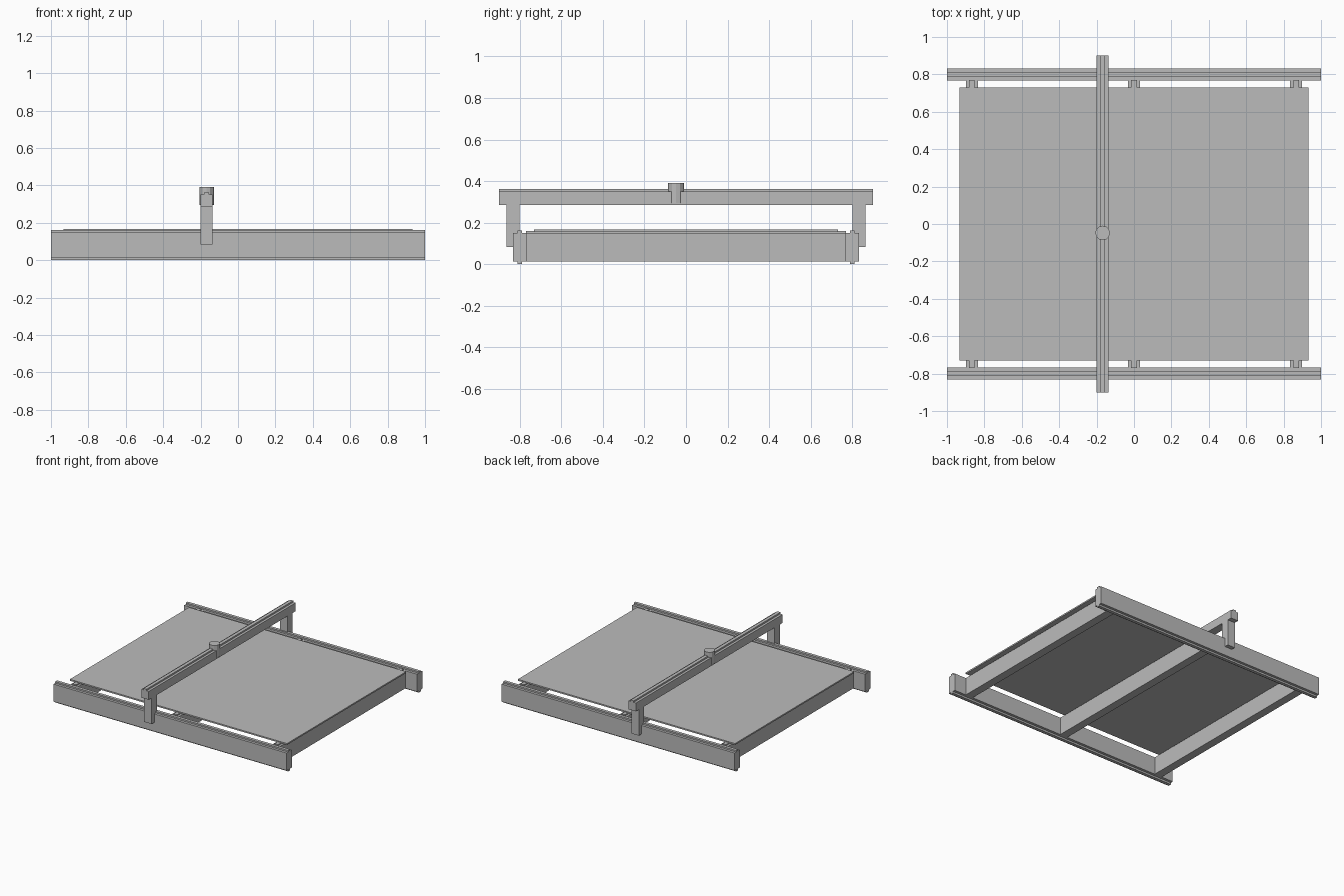
import bpy
import bmesh

cube = bpy.data.objects.get("Cube")
if cube:
    bpy.data.objects.remove(cube, do_unlink=True)

grey = bpy.data.materials.new("aluminium_grey")
grey.use_nodes = True
colour = (0.5, 0.5, 0.5, 1.0)
grey.diffuse_color = colour
grey.node_tree.nodes["Principled BSDF"].inputs["Base Color"].default_value = colour


def finish(name, bm):
    bmesh.ops.recalc_face_normals(bm, faces=bm.faces)
    mesh = bpy.data.meshes.new(name)
    bm.to_mesh(mesh)
    bm.free()
    mesh.materials.append(grey)
    obj = bpy.data.objects.new(name, mesh)
    bpy.context.collection.objects.link(obj)
    return obj


def extrude(name, profile, axis, start, end):
    """Sweep an (across, height) outline along the x or y axis."""
    bm = bmesh.new()
    place = (lambda a, h: (start, a, h)) if axis == "x" else (lambda a, h: (a, start, h))
    face = bm.faces.new([bm.verts.new(place(a, h)) for a, h in profile])
    new = bmesh.ops.extrude_face_region(bm, geom=[face])["geom"]
    shift = (end - start, 0, 0) if axis == "x" else (0, end - start, 0)
    bmesh.ops.translate(bm, vec=shift, verts=[v for v in new if isinstance(v, bmesh.types.BMVert)])
    return finish(name, bm)


def box(name, x0, x1, y0, y1, z0, z1):
    return extrude(name, [(x0, z0), (x1, z0), (x1, z1), (x0, z1)], "y", y0, y1)


def ridged(centre, half, bottom, top, ridge_half, ridge_top, ridge_bottom=None):
    """Rectangular bar outline with a narrow ridge on top and optionally below."""
    c, w, r = centre, half, ridge_half
    pts = [(c - w, bottom)]
    if ridge_bottom is not None:
        pts += [(c - r, bottom), (c - r, ridge_bottom), (c + r, ridge_bottom), (c + r, bottom)]
    pts += [(c + w, bottom), (c + w, top), (c + r, top),
            (c + r, ridge_top), (c - r, ridge_top), (c - r, top), (c - w, top)]
    return pts


# Side rails with guide ridges above and below
for side, label in ((-1, "front"), (1, "back")):
    extrude(label + "_rail", ridged(side * 0.8, 0.032, 0.014, 0.15, 0.012, 0.162, 0.0), "x", -1, 1)

# Cross beams between the rails
for x, label in ((-0.867, "right"), (0, "middle"), (0.867, "left")):
    extrude(label + "_cross_beam", ridged(x, 0.032, 0.014, 0.15, 0.015, 0.16), "y", -0.769, 0.769)

# Bed plate
box("bed_plate", -0.932, 0.932, -0.731, 0.731, 0.156, 0.167)

# Gantry: bar, legs outside the rails, and round head
gx = -0.168
extrude("gantry_bar", ridged(gx, 0.032, 0.285, 0.35, 0.013, 0.362), "y", -0.9, 0.9)
for side, label in ((-1, "front"), (1, "back")):
    y0, y1 = sorted((side * 0.8, side * 0.864))
    box(label + "_gantry_leg", gx - 0.032, gx + 0.032, y0, y1, 0.083, 0.29)

bm = bmesh.new()
bmesh.ops.create_cone(bm, cap_ends=True, segments=12, radius1=0.039, radius2=0.039, depth=0.096)
head = finish("gantry_head", bm)
head.location = (gx, -0.048, 0.342)
